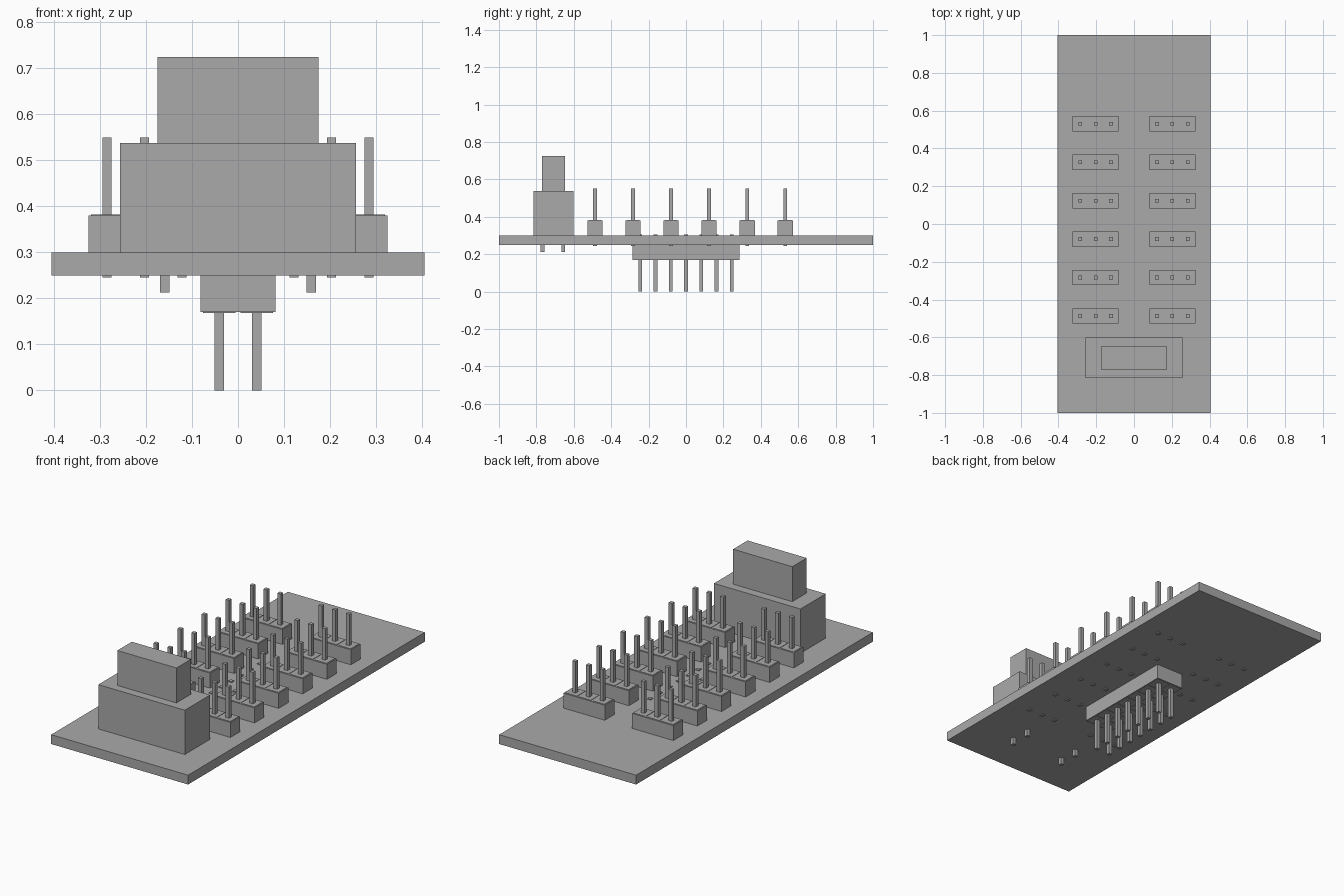
import bpy
import bmesh
from mathutils import Vector

if "Cube" in bpy.data.objects:
    bpy.data.objects.remove(bpy.data.objects["Cube"])

grey = bpy.data.materials.new("plain grey")
grey.diffuse_color = (0.4, 0.4, 0.4, 1)
grey.use_nodes = True
grey.node_tree.nodes["Principled BSDF"].inputs["Base Color"].default_value = grey.diffuse_color

P = 0.0815          # pin pitch
PIN = 0.02          # pin thickness


def add_boxes(name, boxes):
    """One object from boxes given as (x0, x1, y0, y1, z0, z1)."""
    bm = bmesh.new()
    for x0, x1, y0, y1, z0, z1 in boxes:
        verts = bmesh.ops.create_cube(bm, size=1)["verts"]
        size = Vector((x1 - x0, y1 - y0, z1 - z0))
        mid = Vector((x0 + x1, y0 + y1, z0 + z1)) / 2
        for v in verts:
            v.co = v.co * size + mid
    mesh = bpy.data.meshes.new(name)
    bm.to_mesh(mesh)
    bm.free()
    mesh.materials.append(grey)
    obj = bpy.data.objects.new(name, mesh)
    bpy.context.collection.objects.link(obj)
    return obj


def column(x, y, w, z0, z1):
    return (x - w / 2, x + w / 2, y - w / 2, y + w / 2, z0, z1)


def add_header(name, cx, cy, nx, ny, body_z, cap_z, pin_z):
    """Pin header: plastic block, a thin raised pad per pin, and the pins."""
    spots = [(cx + (i - (nx - 1) / 2) * P, cy + (j - (ny - 1) / 2) * P)
             for i in range(nx) for j in range(ny)]
    hx, hy = nx * P / 2, ny * P / 2
    block = [(cx - hx, cx + hx, cy - hy, cy + hy, *body_z)]
    pads = [column(x, y, 0.071, *cap_z) for x, y in spots]
    add_boxes(name + "_block", block + pads)
    add_boxes(name + "_pins", [column(x, y, PIN, *pin_z) for x, y in spots])


# Circuit board
add_boxes("board", [(-0.405, 0.405, -1, 1, 0.25, 0.30)])

# Two columns of six three-pin headers on top
for side, label in ((-1, "left"), (1, "right")):
    for row in range(6):
        add_header(f"{label}_header_{row + 1}", side * 0.203, -0.487 + 0.2035 * row,
                   3, 1, (0.30, 0.380), (0.380, 0.382), (0.245, 0.55))

# Double-row header underneath
add_header("bottom_header", 0, 0, 2, 7, (0.170, 0.25), (0.168, 0.170), (0, 0.305))

# Power connector: socket, plug on top, legs through the board
add_boxes("connector_socket", [(-0.256, 0.256, -0.815, -0.602, 0.30, 0.537)])
add_boxes("connector_plug", [(-0.175, 0.175, -0.77, -0.648, 0.537, 0.724)])
add_boxes("connector_legs", [column(x, y, PIN, 0.213, 0.30)
                             for x in (-0.159, 0.159) for y in (-0.767, -0.656)])
